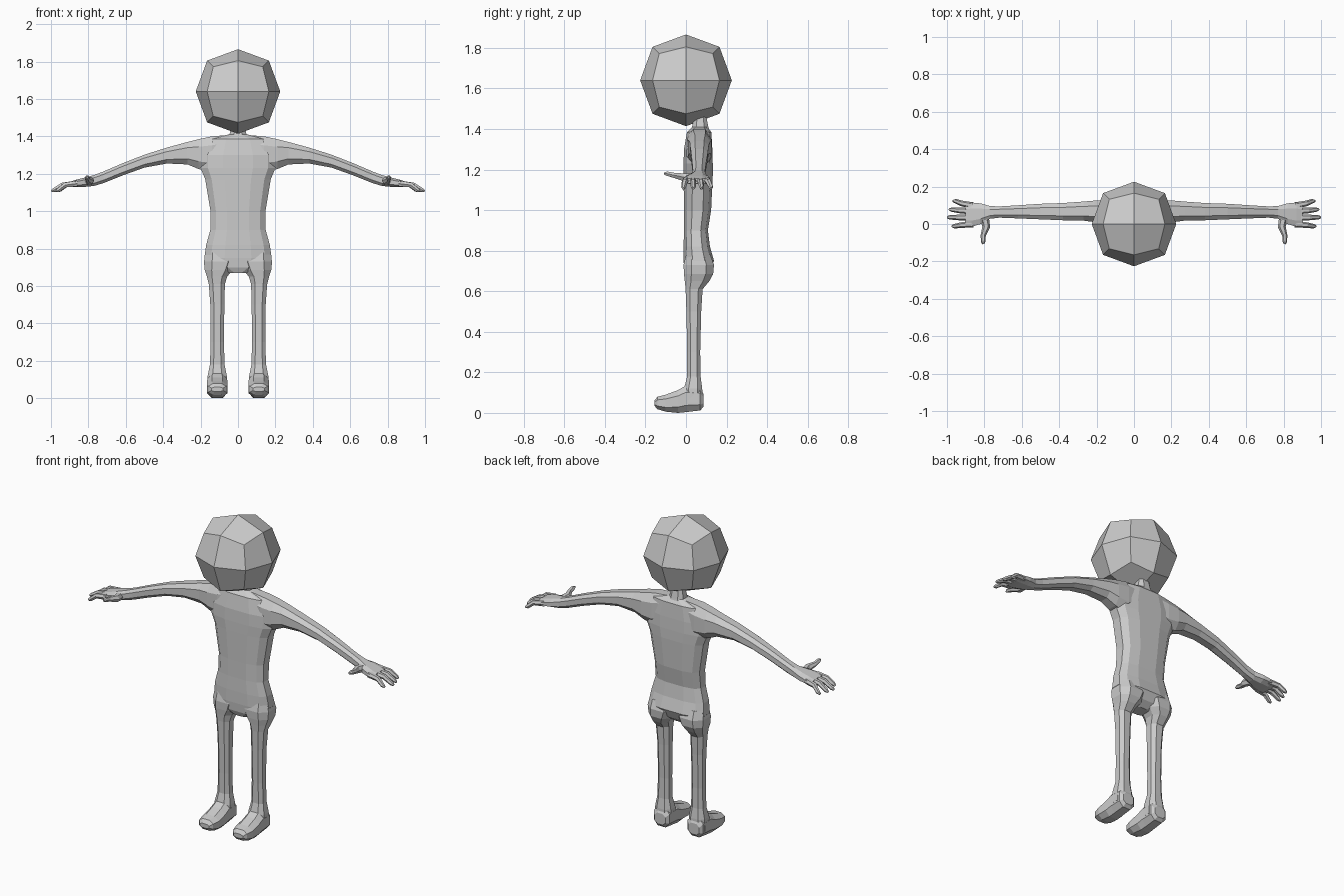
import bpy, bmesh
from math import cos, sin, pi, copysign
from mathutils import Vector

cube = bpy.data.objects.get("Cube")
if cube:
    bpy.data.objects.remove(cube)

GREY = (0.6, 0.6, 0.6, 1)
mat = bpy.data.materials.new("plain grey")
mat.use_nodes = True
mat.diffuse_color = GREY
mat.node_tree.nodes["Principled BSDF"].inputs["Base Color"].default_value = GREY


def finish(name, bm, mirror=False):
    bmesh.ops.recalc_face_normals(bm, faces=bm.faces)
    mesh = bpy.data.meshes.new(name)
    bm.to_mesh(mesh)
    bm.free()
    mesh.materials.append(mat)
    obj = bpy.data.objects.new(name, mesh)
    bpy.context.collection.objects.link(obj)
    if mirror:
        obj.modifiers.new("Mirror", 'MIRROR').use_mirror_merge = False
    return obj


def skin(name, loops, mirror):
    """Bridge a list of point loops and cap both ends."""
    bm = bmesh.new()
    rings = [[bm.verts.new(p) for p in loop] for loop in loops]
    n = len(rings[0])
    for a, b in zip(rings, rings[1:]):
        for i in range(n):
            j = (i + 1) % n
            bm.faces.new((a[i], a[j], b[j], b[i]))
    bm.faces.new(rings[0])
    bm.faces.new(rings[-1])
    return finish(name, bm, mirror)


def loft(name, axis, sections, sides=8, power=0.8, mirror=True):
    """Sections are (position on axis, low, high, low, high) on the other two axes."""
    others = [k for k in range(3) if k != axis]
    loops = []
    for pos, u0, u1, v0, v1 in sections:
        loop = []
        for i in range(sides):
            t = 2 * pi * (i + 0.5) / sides
            p = [pos] * 3
            for k, lo, hi, f in ((others[0], u0, u1, cos(t)), (others[1], v0, v1, sin(t))):
                # the half step leaves flat sides, so stretch to meet the limits
                f = copysign(abs(f / cos(pi / sides)) ** power, f)
                p[k] = (lo + hi) / 2 + f * (hi - lo) / 2
            loop.append(p)
        loops.append(loop)
    return skin(name, loops, mirror)


def finger(name, points, radii, sides=6):
    """Tapered tube along a path of points."""
    pts = [Vector(p) for p in points]
    loops = []
    for i, (p, r) in enumerate(zip(pts, radii)):
        d = (pts[min(i + 1, len(pts) - 1)] - pts[max(i - 1, 0)]).normalized()
        u = d.cross(Vector((0, 0, 1))).normalized()
        v = u.cross(d)
        loops.append([p + r * (cos(2 * pi * k / sides) * u + sin(2 * pi * k / sides) * v)
                      for k in range(sides)])
    return skin(name, loops, True)


# Head: cube divided once and rounded by vertex type
bm = bmesh.new()
bmesh.ops.create_cube(bm, size=2)
bmesh.ops.subdivide_edges(bm, edges=bm.edges[:], cuts=1, use_grid_fill=True)
for v in bm.verts:
    kind = sum(abs(c) > 0.5 for c in v.co)
    v.co = v.co * {1: 0.226, 2: 0.165, 3: 0.132}[kind] + Vector((0, 0, 1.64))
finish("head", bm)

# Neck
loft("neck", 2, [(1.37, -.07, .07, .02, .12), (1.41, -.045, .045, .03, .11),
                 (1.46, -.035, .035, .04, .1)], mirror=False)

# Torso: half width, front and back at each height
torso = [(1.41, .05, .03, .105), (1.385, .16, .005, .125), (1.3, .2, -.01, .13),
         (1.23, .2, -.012, .132), (1.17, .175, -.012, .132), (1.0, .147, -.01, .124),
         (.9, .148, -.01, .108), (.82, .17, -.012, .118), (.75, .18, -.012, .138),
         (.7, .14, -.008, .115), (.67, .05, .005, .08)]
loft("torso", 2, [(z, -w, w, f, b) for z, w, f, b in torso], 12, 0.7, mirror=False)

# Arms, ending in the palms
loft("arm", 0, [(.02, .02, .115, 1.27, 1.41), (.14, .005, .125, 1.21, 1.4),
                (.21, .01, .125, 1.225, 1.385), (.27, .018, .12, 1.25, 1.37),
                (.38, .02, .112, 1.255, 1.34), (.5, .025, .108, 1.233, 1.302),
                (.62, .03, .1, 1.19, 1.255), (.72, .034, .094, 1.15, 1.212),
                (.77, .028, .096, 1.135, 1.193), (.82, 0, .11, 1.13, 1.18),
                (.87, -.015, .115, 1.128, 1.167), (.9, -.01, .11, 1.13, 1.157)])

# Fingers: base y, tip x and tip y
for name, y0, x1, y1 in (("index_finger", .0, .97, -.012), ("middle_finger", .034, .995, .036),
                         ("ring_finger", .068, .985, .077), ("little_finger", .098, .965, .123)):
    finger(name, [(.86, y0, 1.148), ((.88 + x1) / 2, (y0 + y1) / 2, 1.14),
                  (x1 - .01, y1, 1.113), (x1 + .003, y1, 1.106)], (.018, .015, .012, .006))
finger("thumb", [(.8, .035, 1.158), (.79, -.015, 1.163), (.806, -.06, 1.172),
                 (.807, -.095, 1.18), (.806, -.108, 1.18)], (.024, .021, .014, .012, .006))

# Legs with the seat at the top
loft("leg", 2, [(.78, .03, .172, .0, .12), (.73, .008, .182, -.012, .138),
                (.685, .03, .178, -.01, .134), (.65, .058, .166, -.006, .115),
                (.61, .07, .156, -.002, .082), (.5, .073, .148, .002, .075),
                (.3, .075, .146, .006, .07), (.18, .072, .15, .006, .072),
                (.12, .06, .162, -.01, .08), (.05, .058, .164, -.02, .082)])

# Feet
loft("foot", 1, [(.086, .075, .147, .03, .095), (.07, .06, .162, .012, .125),
                 (.0, .058, .164, .004, .135), (-.04, .056, .166, .0, .112),
                 (-.1, .055, .167, .006, .09), (-.14, .065, .157, .018, .08),
                 (-.156, .08, .142, .035, .06)])
